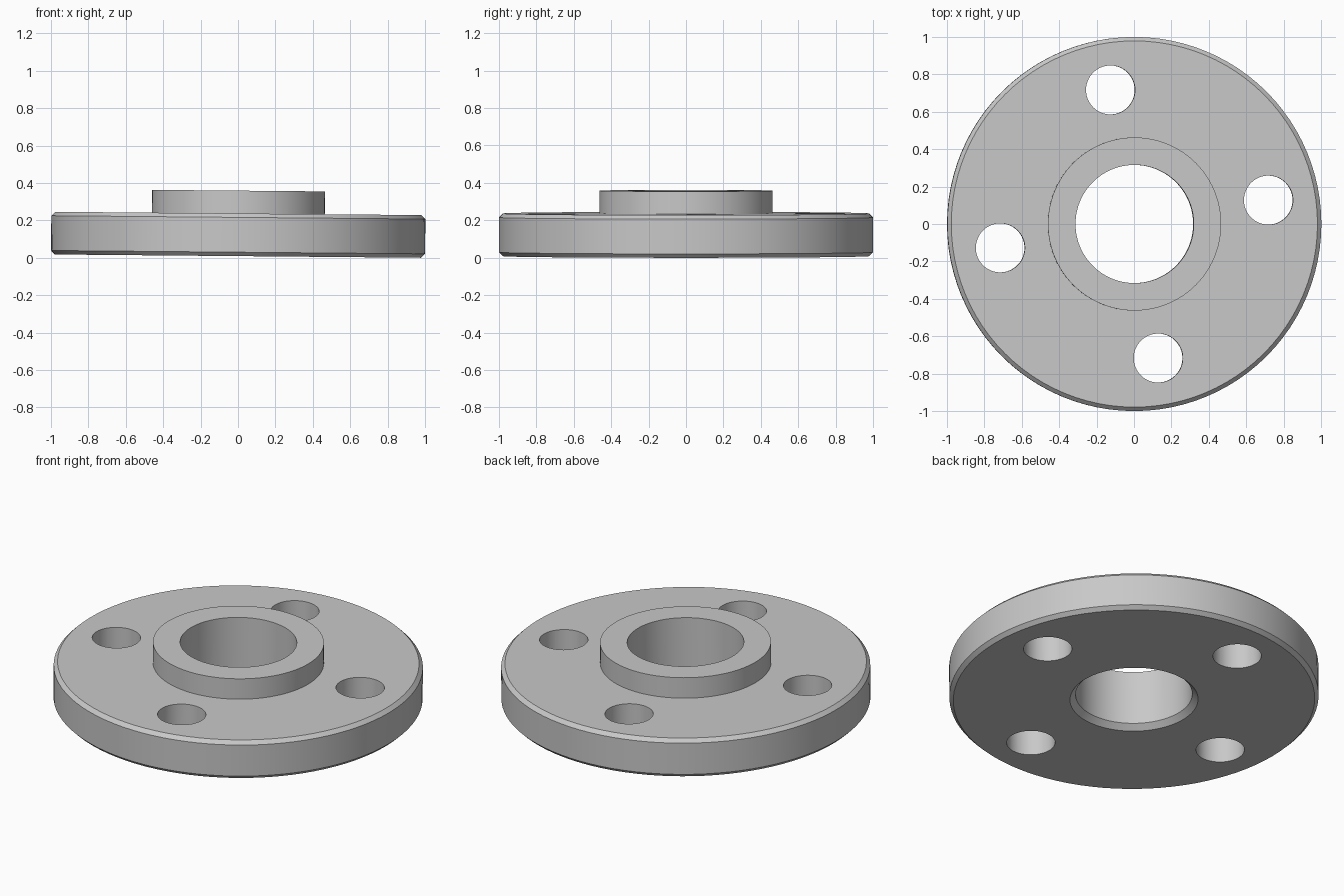
import bpy
import bmesh
from math import radians, cos, sin, tau
from mathutils import Matrix

if "Cube" in bpy.data.objects:
    bpy.data.objects.remove(bpy.data.objects["Cube"], do_unlink=True)

SEGMENTS = 96
TILT = 0.009            # the whole flange leans slightly towards +x
THICK, TOTAL = 0.228, 0.35
RIM, HUB, BORE = 1.0, 0.463, 0.316
EDGE, BORE_EDGE = 0.021, 0.031
BOLT_CIRCLE, BOLT_RADIUS, BOLT_ANGLE = 0.728, 0.131, radians(10.1)

steel = bpy.data.materials.new("plain grey steel")
steel.use_nodes = True
grey = (0.58, 0.58, 0.58, 1)
steel.diffuse_color = grey
steel.node_tree.nodes["Principled BSDF"].inputs["Base Color"].default_value = grey


def make_object(name, bm):
    bmesh.ops.recalc_face_normals(bm, faces=bm.faces)
    mesh = bpy.data.meshes.new(name)
    bm.to_mesh(mesh)
    bm.free()
    obj = bpy.data.objects.new(name, mesh)
    obj.data.materials.append(steel)
    bpy.context.collection.objects.link(obj)
    return obj


def lathe(name, profile):
    """Revolve a closed radius/height profile around z."""
    bm = bmesh.new()
    rings = [[bm.verts.new((r * cos(tau * i / SEGMENTS), r * sin(tau * i / SEGMENTS), z))
              for i in range(SEGMENTS)] for r, z in profile]
    for a, b in zip(rings, rings[1:] + rings[:1]):
        for i in range(SEGMENTS):
            j = (i + 1) % SEGMENTS
            bm.faces.new((a[i], a[j], b[j], b[i]))
    return make_object(name, bm)


# Disc with chamfered rim, raised hub and a bore chamfered underneath
flange = lathe("pipe_flange", [
    (BORE + BORE_EDGE, 0), (RIM - EDGE, 0), (RIM, EDGE),
    (RIM, THICK - EDGE), (RIM - EDGE, THICK), (HUB, THICK),
    (HUB, TOTAL), (BORE, TOTAL), (BORE, BORE_EDGE)])

# Four bolt holes
bm = bmesh.new()
for k in range(4):
    angle = BOLT_ANGLE + k * tau / 4
    bmesh.ops.create_cone(
        bm, cap_ends=True, segments=64, radius1=BOLT_RADIUS, radius2=BOLT_RADIUS, depth=1,
        matrix=Matrix.Translation((BOLT_CIRCLE * cos(angle), BOLT_CIRCLE * sin(angle), 0)))
cutter = make_object("bolt_hole_cutter", bm)
cutter.hide_render = True

holes = flange.modifiers.new("bolt holes", "BOOLEAN")
holes.operation = "DIFFERENCE"
holes.solver = "EXACT"
holes.object = cutter

bpy.ops.object.select_all(action="DESELECT")
bpy.context.view_layer.objects.active = flange
flange.select_set(True)
bpy.ops.object.modifier_apply(modifier=holes.name)
bpy.data.objects.remove(cutter, do_unlink=True)
bpy.ops.object.shade_smooth_by_angle(angle=radians(30))

# Lean the part and rest its lowest edge on the ground
flange.rotation_euler.y = TILT
flange.location.z = (RIM - EDGE) * sin(TILT)
